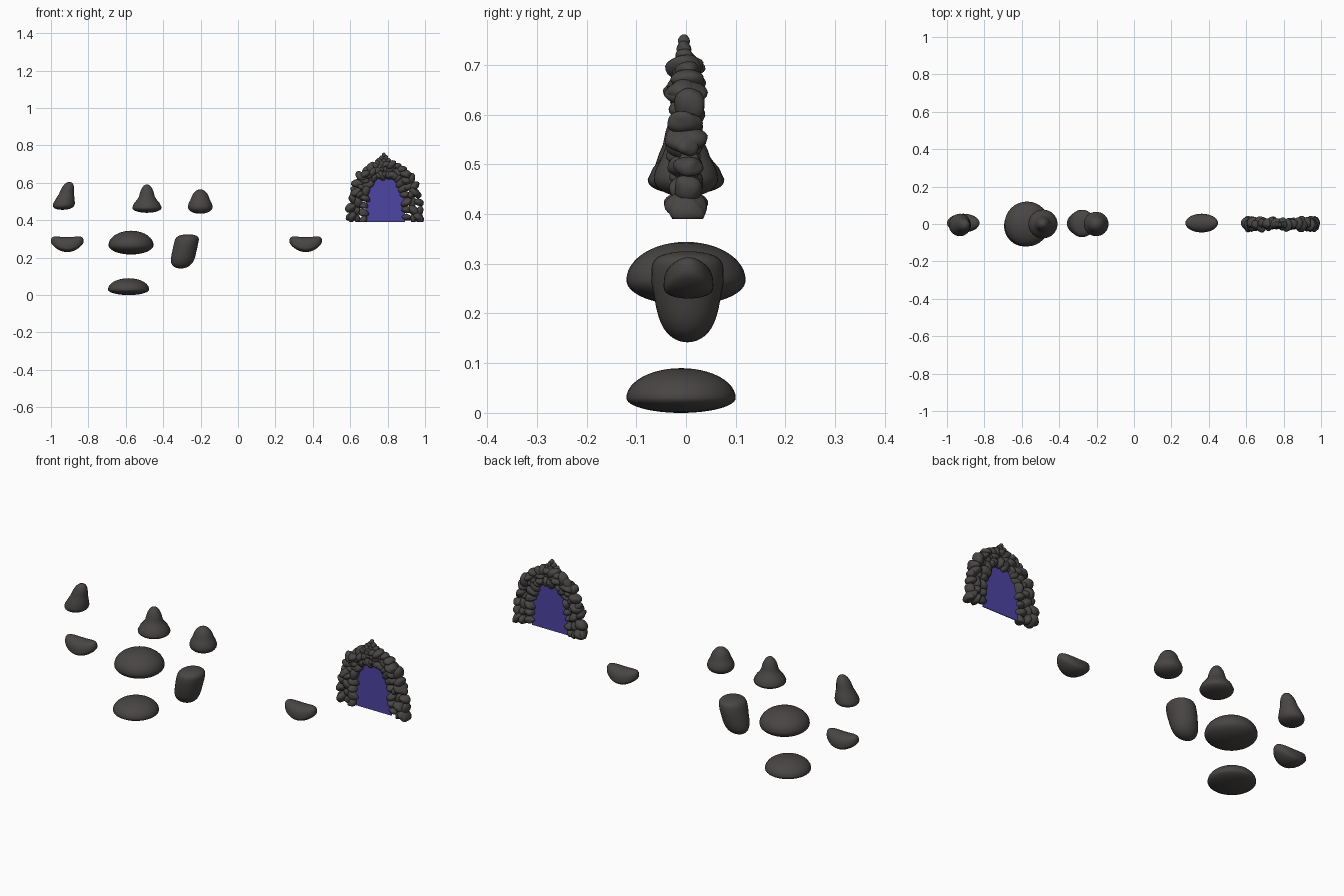
import bpy, bmesh, math, random
from mathutils import Matrix, Vector, noise

random.seed(7)
if "Cube" in bpy.data.objects:
    bpy.data.objects.remove(bpy.data.objects["Cube"])


def material(name, rgb):
    mat = bpy.data.materials.new(name)
    mat.use_nodes = True
    mat.diffuse_color = (*rgb, 1)
    shader = mat.node_tree.nodes["Principled BSDF"]
    shader.inputs["Base Color"].default_value = (*rgb, 1)
    return mat


STONE = material("dark stone", (0.065, 0.06, 0.058))
PORTAL = material("violet portal", (0.075, 0.058, 0.36))


def finish(bm, name, mat, smooth=True):
    bmesh.ops.recalc_face_normals(bm, faces=bm.faces)
    mesh = bpy.data.meshes.new(name)
    bm.to_mesh(mesh)
    bm.free()
    mesh.materials.append(mat)
    for face in mesh.polygons:
        face.use_smooth = smooth
    bpy.context.collection.objects.link(bpy.data.objects.new(name, mesh))


def boulder(name, x, z, width, depth, up, down, y=0, pinch=0, lean=0,
            block=1, foot=0, sag=0):
    """Sphere reshaped about its widest level.

    pinch narrows the upper part, block squares the profile, foot narrows
    the depth towards the ground, sag hollows the middle into a saddle.
    """
    bm = bmesh.new()
    bmesh.ops.create_uvsphere(bm, u_segments=32, v_segments=24, radius=1)
    for v in bm.verts:
        px, py, pz = v.co
        level = math.copysign(abs(pz) ** (1 / block), pz)
        rise = min(max(level * 2, 0), 1)
        narrow = 1 - pinch * rise * rise * (3 - 2 * rise)
        height = level * (up if level > 0 else down)
        shrink = 1 - foot * max(-level, 0)
        v.co = Vector((x + px * width * narrow + lean * height,
                       y + py * depth * narrow * shrink,
                       z + height - sag * (1 - px * px)))
    finish(bm, name, STONE)


# Loose boulders
boulder("leaning_rock", x=-.93, z=.49, width=.058, depth=.06, up=.115, down=.034,
        y=-.005, pinch=.3, lean=.25, block=1.6)
boulder("peaked_rock", x=-.487, z=.47, width=.078, depth=.077, up=.122, down=.03,
        pinch=.42, block=1.2)
boulder("blunt_rock", x=-.202, z=.475, width=.066, depth=.065, up=.09, down=.04,
        pinch=.2, block=1.2)
boulder("dome_rock", x=-.572, z=.267, width=.12, depth=.12, up=.077, down=.05)
boulder("flat_rock", x=-.585, z=.03, width=.11, depth=.11, up=.06, down=.03, y=-.01)
boulder("pillar_rock", x=-.28, z=.265, width=.065, depth=.073, up=.06, down=.123,
        y=.003, lean=.22, block=2.5, foot=.3)

# Matching pair of long saddle-shaped rocks
for side, x in (("right", -.913), ("left", .362)):
    boulder("saddle_rock_" + side, x=x, z=.287, width=.087, depth=.05,
            up=.055, down=.025, y=.005, sag=.032, block=1.3)


# Gateway outlines: squared-off arches swept from the right foot to the left
BASE = .39


def arch(t, width, height, squareness):
    c, s = -math.cos(math.pi * t), math.sin(math.pi * t)
    reach = (abs(c) ** squareness + abs(s) ** squareness) ** (-1 / squareness)
    return Vector((.787 + c * reach * width, BASE + s * reach * height))


def inner(t):
    return arch(t, .105, .245, 3)


def outer(t):
    return arch(t, .2, .32, 2.2)


def stone(bm, spot, size, angle, y=0):
    centre = Vector((spot.x, y, spot.y))
    turn = Matrix.Rotation(angle, 3, 'Y')
    ball = bmesh.ops.create_icosphere(bm, subdivisions=3, radius=1)
    for v in ball["verts"]:
        lump = v.co * (1 + .22 * noise.noise(v.co + centre * 40))
        v.co = centre + turn @ Vector(a * b for a, b in zip(lump, size))
        v.co.z = max(v.co.z, BASE)


# Three courses of tumbled stones between the outlines
bm = bmesh.new()
COUNT = 21
for row, across in enumerate((.13, .5, .86)):
    for k in range(COUNT):
        t = (k + .3 + .2 * row) / COUNT
        spot = inner(t).lerp(outer(t), across)
        spot.y = max(spot.y, BASE + .012)
        scale = random.uniform(.85, 1.2)
        size = (.03 * scale, random.uniform(.022, .036), .02 * scale)
        stone(bm, spot, size, random.uniform(0, math.pi), random.uniform(-.007, .007))
finish(bm, "arch_stones", STONE)

# Small pebbles piled on the crown, row under row
bm = bmesh.new()
for row in range(5):
    for k in range(row + 1):
        spot = Vector((.78 + (k - row / 2) * .022, .748 - .015 * row))
        radius = .013 + .002 * row
        stone(bm, spot, (radius, radius, radius * .85), random.uniform(0, math.pi), -.004)
finish(bm, "crown_pebbles", STONE)

# Broad slabs standing out from both legs and shoulders
bm = bmesh.new()
for t in (.03, .17, .3):
    for place in (t, 1 - t):
        spot = inner(place).lerp(outer(place), .75)
        stone(bm, spot, (.034, .042, .022), (place - .5) * 2)
finish(bm, "arch_slabs", STONE)

# Thin sheet filling the opening
bm = bmesh.new()
STEPS = 32
rim = [inner(k / STEPS) for k in range(STEPS + 1)]
front = bm.faces.new([bm.verts.new((p.x, -.002, p.y)) for p in rim])
sheet = bmesh.ops.extrude_face_region(bm, geom=[front])["geom"]
back = [v for v in sheet if isinstance(v, bmesh.types.BMVert)]
bmesh.ops.translate(bm, verts=back, vec=(0, .004, 0))
finish(bm, "portal_sheet", PORTAL, smooth=False)
